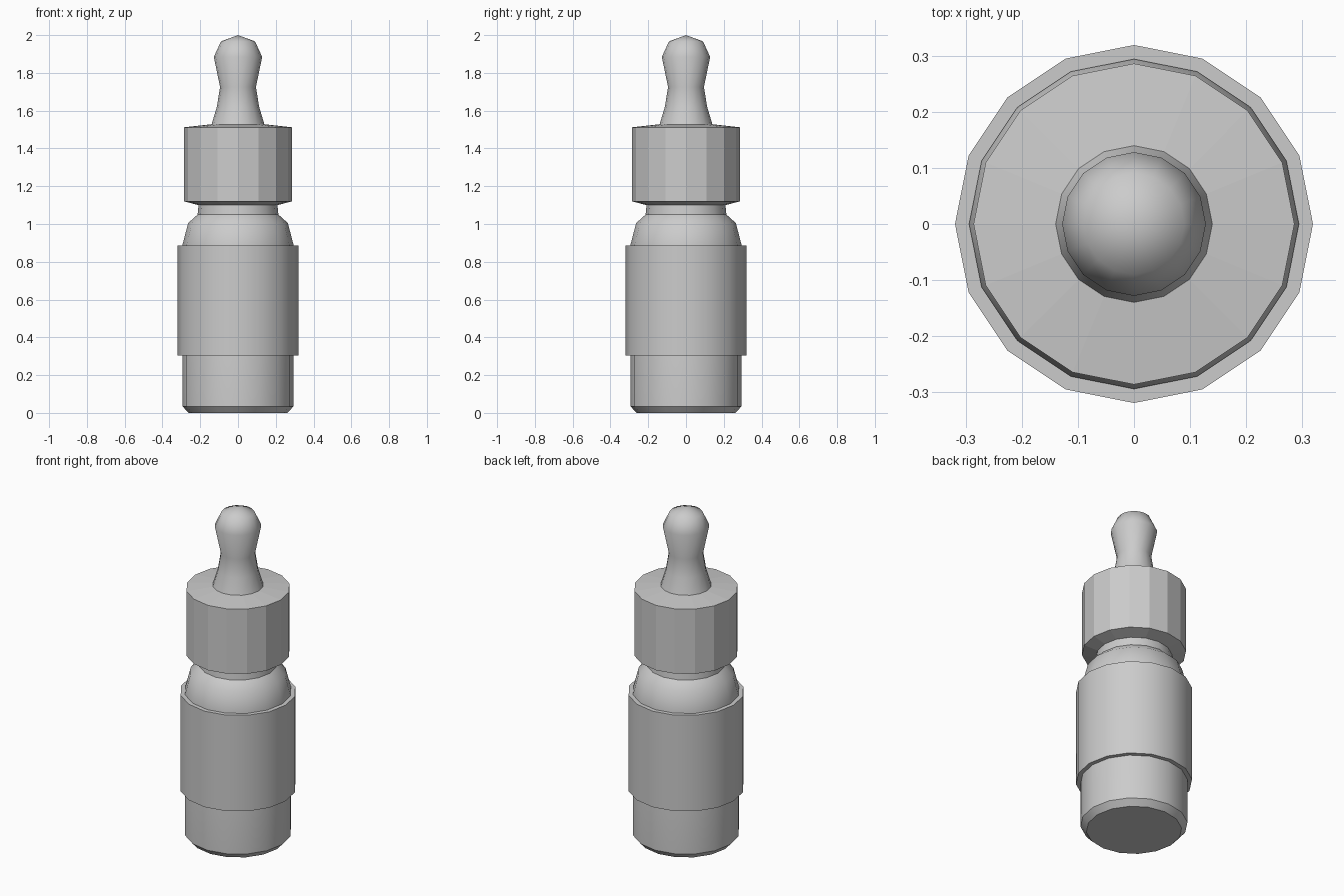
import bpy
import math

SIDES = 16

cube = bpy.data.objects.get("Cube")
if cube:
    bpy.data.objects.remove(cube, do_unlink=True)

grey = bpy.data.materials.new("plain_grey")
grey.use_nodes = True
grey.diffuse_color = (0.6, 0.6, 0.6, 1)
grey.node_tree.nodes["Principled BSDF"].inputs["Base Color"].default_value = grey.diffuse_color


def lathe(name, profile, smooth_angle=None):
    """Spin (radius, height) points, listed bottom to top, and close both ends."""
    verts, faces, rings = [], [], []
    for r, z in profile:
        count = SIDES if r > 0 else 1
        rings.append([len(verts) + i % count for i in range(SIDES)])
        for i in range(count):
            a = math.tau * i / SIDES
            verts.append((r * math.cos(a), r * math.sin(a), z))
    for low, high in zip(rings, rings[1:]):
        for i in range(SIDES):
            j = (i + 1) % SIDES
            quad = [low[i], low[j], high[j], high[i]]
            faces.append(list(dict.fromkeys(quad)))
    faces.append(rings[0][::-1])
    if profile[-1][0] > 0:
        faces.append(rings[-1])
    mesh = bpy.data.meshes.new(name)
    mesh.from_pydata(verts, [], faces)
    mesh.materials.append(grey)
    obj = bpy.data.objects.new(name, mesh)
    bpy.context.collection.objects.link(obj)
    if smooth_angle:
        bpy.ops.object.select_all(action='DESELECT')
        obj.select_set(True)
        bpy.context.view_layer.objects.active = obj
        bpy.ops.object.shade_smooth_by_angle(angle=math.radians(smooth_angle))
    return obj


# Glass bottle with bevelled foot, shoulder and neck
lathe("bottle", [(0.262, 0), (0.294, 0.035), (0.294, 0.89), (0.264, 1.005),
                 (0.214, 1.05), (0.208, 1.11)], 35)

# Label sleeve wrapped around the bottle
lathe("label_sleeve", [(0.319, 0.305), (0.319, 0.885)], 35)

# Faceted screw cap with a slightly domed top
lathe("screw_cap", [(0.21, 1.1), (0.286, 1.12), (0.286, 1.512), (0.14, 1.528)])

# Squeezable dropper bulb
lathe("dropper_bulb", [(0.142, 1.52), (0.112, 1.62), (0.095, 1.725),
                       (0.128, 1.885), (0.09, 1.967), (0, 2.0)], 50)
